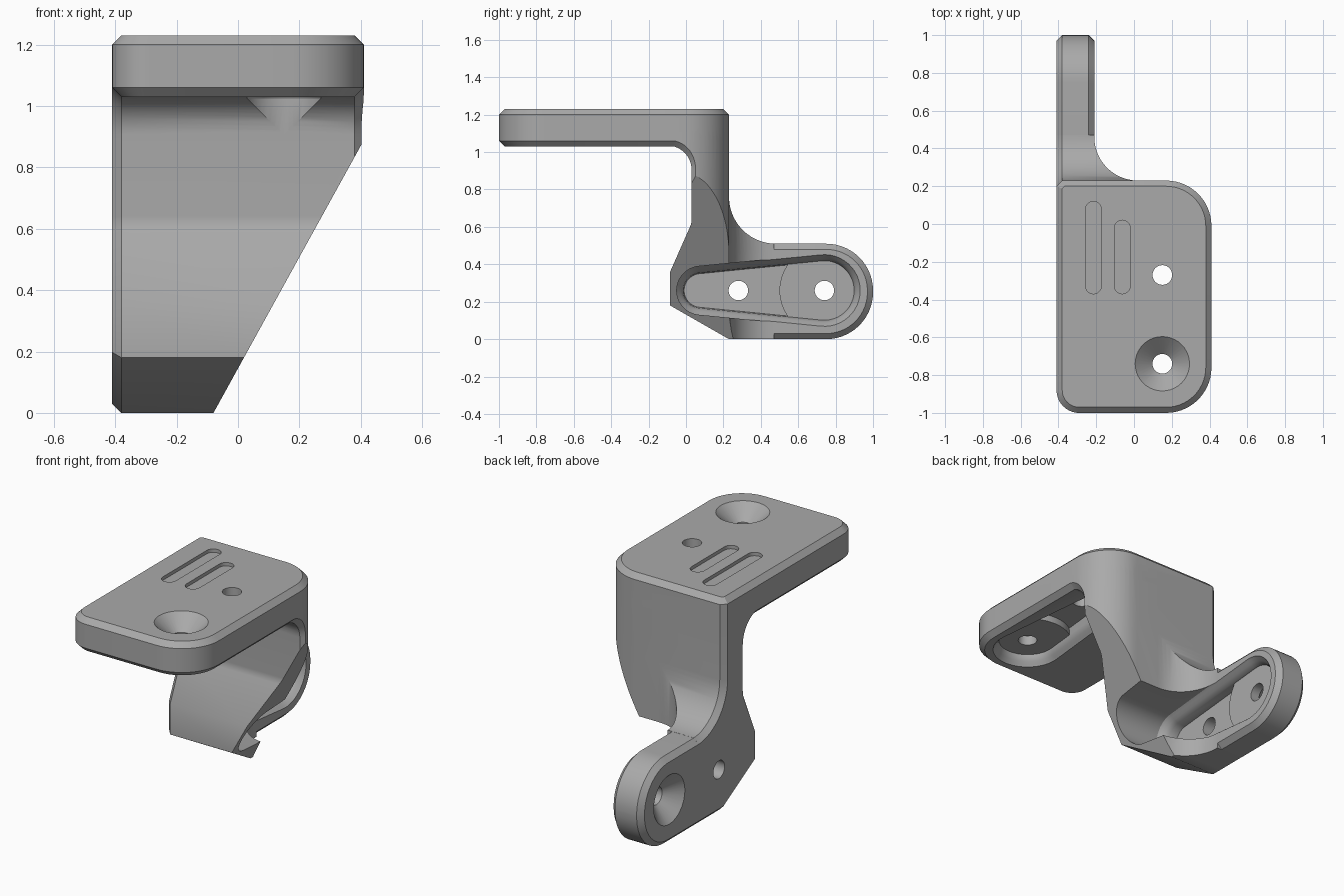
import bpy, bmesh, math
from mathutils import Vector

if "Cube" in bpy.data.objects:
    bpy.data.objects.remove(bpy.data.objects["Cube"], do_unlink=True)

grey = bpy.data.materials.new("mid grey")
grey.use_nodes = True
grey.diffuse_color = (0.4, 0.4, 0.4, 1)
grey.node_tree.nodes["Principled BSDF"].inputs["Base Color"].default_value = (0.4, 0.4, 0.4, 1)

# Profile plane (u, v) and depth w mapped to x, y, z
AXES = {
    "x": lambda u, v, w: (w, u, v),
    "y": lambda u, v, w: (u, w, v),
    "z": lambda u, v, w: (u, v, w),
}


def rounded(corners, steps=14):
    """Polygon from (u, v[, radius]) corners, each rounded by an arc."""
    out = []
    for i, c in enumerate(corners):
        p = Vector(c[:2])
        if len(c) < 3:
            out.append(tuple(p))
            continue
        a = (Vector(corners[i - 1][:2]) - p).normalized()
        b = (Vector(corners[(i + 1) % len(corners)][:2]) - p).normalized()
        half = a.angle(b) / 2
        t = c[2] / math.tan(half)
        mid = p + (a + b).normalized() * c[2] / math.sin(half)
        s, e = p + a * t - mid, p + b * t - mid
        sweep = s.angle(e)
        for k in range(steps + 1):
            f = k / steps
            d = (s * math.sin((1 - f) * sweep) + e * math.sin(f * sweep)) / math.sin(sweep)
            out.append(tuple(mid + d))
    return out


def circle(c, r, n=40):
    return [(c[0] + r * math.cos(math.tau * i / n), c[1] + r * math.sin(math.tau * i / n))
            for i in range(n)]


def teardrop(c1, r1, c2, r2, n=24):
    """Outline wrapped around a large and a small circle."""
    d = Vector(c2) - Vector(c1)
    base = math.atan2(d.y, d.x)
    a = math.acos((r1 - r2) / d.length)
    out = []
    for c, r, lo, hi in ((c2, r2, -a, a), (c1, r1, a, math.tau - a)):
        for i in range(n + 1):
            t = base + lo + (hi - lo) * i / n
            out.append((c[0] + r * math.cos(t), c[1] + r * math.sin(t)))
    return out


def loft(name, axis, rings, chamfer=0):
    """Solid through (outline, depth) rings, optionally with chamfered caps."""
    bm = bmesh.new()
    loops = [[bm.verts.new(AXES[axis](u, v, w)) for u, v in pts] for pts, w in rings]
    n = len(loops[0])
    for lo, hi in zip(loops, loops[1:]):
        for i in range(n):
            j = (i + 1) % n
            bm.faces.new((lo[i], lo[j], hi[j], hi[i]))
    caps = [bm.faces.new(loops[0]), bm.faces.new(loops[-1])]
    bmesh.ops.recalc_face_normals(bm, faces=bm.faces)
    if chamfer:
        edges = [e for f in caps for e in f.edges]
        bmesh.ops.bevel(bm, geom=edges, offset=chamfer, segments=1, affect="EDGES")
    mesh = bpy.data.meshes.new(name)
    bm.to_mesh(mesh)
    bm.free()
    ob = bpy.data.objects.new(name, mesh)
    bpy.context.collection.objects.link(ob)
    mesh.materials.append(grey)
    return ob


def prism(name, axis, outline, lo, hi, chamfer=0):
    return loft(name, axis, [(outline, lo), (outline, hi)], chamfer)


def combine(target, other, op):
    mod = target.modifiers.new(op, "BOOLEAN")
    mod.operation, mod.object, mod.solver = op, other, "EXACT"
    bpy.context.view_layer.objects.active = target
    bpy.ops.object.modifier_apply(modifier=mod.name)
    bpy.data.objects.remove(other, do_unlink=True)


# Upright wall with its fillets: side, top and front outlines intersected
side = rounded([(-.15, 1.15), (-.15, 1.035), (.03, 1.035, .13), (.03, .62, .1), (-.085, .36),
                (-.085, .18), (.23, 0), (1, 0, .25), (1, .51, .25), (.23, .51, .25), (.23, 1.15)])
plan = rounded([(-.5, -.5), (.41, -.5), (.41, .23, .24), (-.21, .23, .23), (-.21, .47), (-.5, .47)])
front = [(-.5, -.1), (-.135, -.1), (.637, 1.3), (-.5, 1.3)]
bracket = prism("bracket", "x", side, -.41, .41, .03)
combine(bracket, prism("plan_cutter", "z", plan, -.1, 1.3), "INTERSECT")
combine(bracket, prism("front_cutter", "y", front, -.5, .6), "INTERSECT")

# Side foot and top plate
foot = rounded([(.3, 0), (1, 0, .25), (1, .51, .25), (.3, .51)])
combine(bracket, prism("foot", "x", foot, -.41, -.21, .03), "UNION")
plate = rounded([(-.41, -1, .12), (.41, -1, .24), (.41, .23, .24), (-.38, .23), (-.41, .2)])
combine(bracket, prism("plate", "z", plate, 1.03, 1.23, .03), "UNION")

# Each mount: axis, outer face, inward direction, far hole, near hole, pocket end, pocket reach
mounts = [("x", -.41, 1, (.74, .26), (.28, .26), (.08, .26), .7),
          ("z", 1.23, -1, (.15, -.74), (.15, -.27), (.15, -.1), .42)]
for axis, face, way, far, near, end, reach in mounts:
    # Tapered pocket with a rounded rim
    levels = [(.1, 0), (.15, .005), (.175, .017), (.19, .03), (.205, .04), (reach, .04)]
    rings = [(teardrop(far, .155 + g, end, .09 + g), face + way * d) for d, g in levels]
    combine(bracket, loft("pocket_cutter", axis, rings), "DIFFERENCE")
    # Raised pad behind the countersink
    pad = prism("pad", axis, circle(far, .24, 64), face + way * .05, face + way * .14)
    combine(bracket, pad, "UNION")
    # Screw holes and countersink
    for c in (near, far):
        hole = prism("hole_cutter", axis, circle(c, .052), face - way * .1, face + way * .3)
        combine(bracket, hole, "DIFFERENCE")
    sink = [(circle(far, .155), face - way * .01), (circle(far, .05), face + way * .085)]
    combine(bracket, loft("countersink_cutter", axis, sink), "DIFFERENCE")

# Plain grooves in the plate top
for x, top in ((-.215, .12), (-.062, .02)):
    groove = teardrop((x, -.328), .042, (x, top - .042), .042, 10)
    combine(bracket, prism("groove_cutter", "z", groove, 1.21, 1.3), "DIFFERENCE")

bpy.ops.object.select_all(action="DESELECT")
bracket.select_set(True)
bpy.context.view_layer.objects.active = bracket
bpy.ops.object.shade_smooth_by_angle(angle=math.radians(30))
